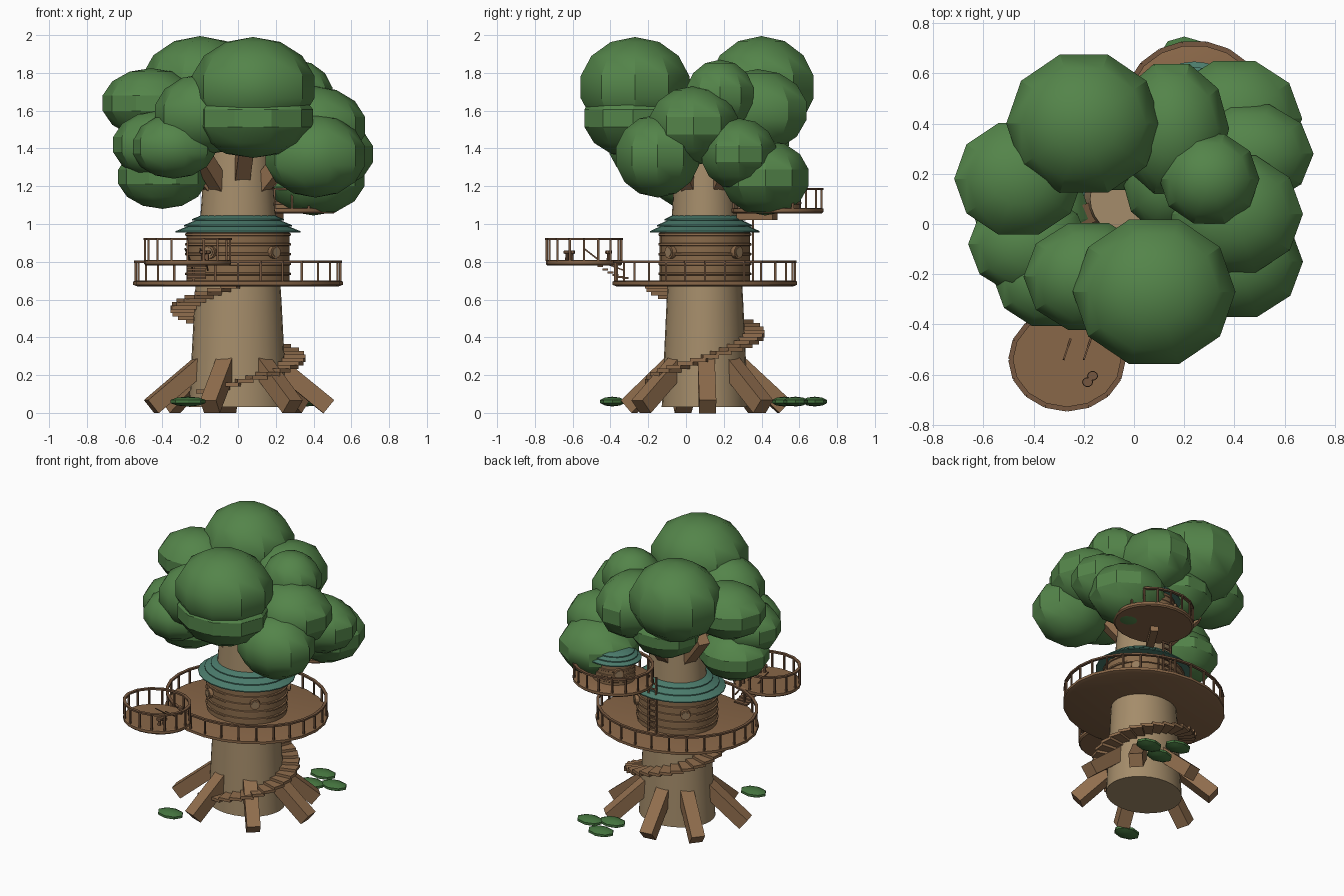
import bpy, bmesh
from math import sin, cos, radians
from mathutils import Vector, Matrix

cube = bpy.data.objects.get("Cube")
if cube:
    bpy.data.objects.remove(cube)


def material(name, rgb):
    m = bpy.data.materials.new(name)
    m.use_nodes = True
    m.diffuse_color = (*rgb, 1)
    m.node_tree.nodes["Principled BSDF"].inputs["Base Color"].default_value = (*rgb, 1)
    return m


BARK = material("pale bark", (0.375, 0.265, 0.145))
ROOT = material("root brown", (0.28, 0.155, 0.075))
WOOD = material("deck wood", (0.25, 0.135, 0.065))
RAIL = material("rail wood", (0.18, 0.095, 0.05))
WALL = material("wall wood", (0.25, 0.145, 0.07))
TEAL = material("teal roof", (0.07, 0.2, 0.15))
LEAF = material("leaf green", (0.088, 0.232, 0.068))
SHRUB = material("dark leaf green", (0.06, 0.18, 0.05))
GLASS = material("window tan", (0.3, 0.2, 0.11))

CY = 0.10       # trunk axis offset in y
SQ = 0.88       # every round part is slightly flattened in y


def finish(bm, name, mat, smooth=True):
    bmesh.ops.recalc_face_normals(bm, faces=bm.faces)
    me = bpy.data.meshes.new(name)
    bm.to_mesh(me)
    bm.free()
    me.materials.append(mat)
    ob = bpy.data.objects.new(name, me)
    bpy.context.scene.collection.objects.link(ob)
    if smooth:
        bpy.ops.object.select_all(action='DESELECT')
        ob.select_set(True)
        bpy.context.view_layer.objects.active = ob
        bpy.ops.object.shade_smooth_by_angle(angle=radians(30))
    return ob


def around(deg, r, z, cx=0, cy=CY):
    a = radians(deg)
    return Vector((cx + r * cos(a), cy + r * SQ * sin(a), z))


def lathe(name, mat, profile, cx=0, cy=CY, n=24):
    """Closed stack of elliptical rings from (radius, height) pairs."""
    bm = bmesh.new()
    rings = [[bm.verts.new(around(360 * i / n, r, z, cx, cy)) for i in range(n)] for r, z in profile]
    for a, b in zip(rings, rings[1:]):
        for i in range(n):
            j = (i + 1) % n
            bm.faces.new((a[i], a[j], b[j], b[i]))
    bm.faces.new(rings[0])
    bm.faces.new(rings[-1])
    return finish(bm, name, mat)


def beam(bm, p, q, w, h):
    """Box running from p to q, w wide sideways and h deep."""
    p, q = Vector(p), Vector(q)
    d = (q - p).normalized()
    up = Vector((0, 0, 1)) if abs(d.z) < 0.99 else Vector((0, 1, 0))
    side = d.cross(up).normalized()
    rot = Matrix((side, d, side.cross(d))).transposed().to_4x4()
    size = Matrix.Diagonal((w, (q - p).length, h, 1))
    bmesh.ops.create_cube(bm, size=1, matrix=Matrix.Translation((p + q) / 2) @ rot @ size)


def blob(name, mat, pos, size, u, v):
    """Faceted ellipsoid with corners on the x axis."""
    bm = bmesh.new()
    mtx = Matrix.Translation(pos) @ Matrix.Diagonal((*size, 1)) @ Matrix.Rotation(radians(90), 4, 'Z')
    bmesh.ops.create_uvsphere(bm, u_segments=u, v_segments=v, radius=1, matrix=mtx)
    return finish(bm, name, mat)


def platform(name, cx, cy, z, r, height, n):
    """Round deck with a tapered rim, posts and a hand rail."""
    lathe(name + "_floor", WOOD,
          [(r * 0.96, z - 0.03), (r, z - 0.022), (r, z - 0.004), (r * 0.97, z)], cx, cy)
    bm = bmesh.new()
    for i in range(n):
        a, b = 360 * i / n, 360 * (i + 1) / n
        foot, top, after = (around(d, r * 0.975, h, cx, cy)
                            for d, h in ((a, z - 0.005), (a, z + height), (b, z + height)))
        beam(bm, foot, top, 0.011, 0.011)
        beam(bm, top, after, 0.02, 0.012)
    finish(bm, name + "_railing", RAIL, False)


def hut(name, cx, cy, z, r, height, bands, windows):
    """Round house with thin raised bands and round windows."""
    lathe(name + "_wall", WALL, [(r, z), (r, z + height)], cx, cy)
    for i in range(bands):
        b = z + height * (i + 0.7) / bands
        lathe(f"{name}_band_{i}", ROOT,
              [(r, b - 0.008), (r * 1.03, b - 0.005), (r * 1.03, b + 0.005), (r, b + 0.008)], cx, cy)
    for part, mat, rad, out in (("rim", ROOT, 0.034, 0.015), ("pane", GLASS, 0.024, 0.019)):
        bm = bmesh.new()
        for a in windows:
            pos = around(a, r * 1.03, z + height * 0.58, cx, cy)
            d = Vector((cos(radians(a)), sin(radians(a)) / SQ, 0))
            mtx = Matrix.Translation(pos) @ d.to_track_quat('Z', 'Y').to_matrix().to_4x4()
            bmesh.ops.create_cone(bm, cap_ends=True, segments=12, radius1=rad, radius2=rad,
                                  depth=out * 2, matrix=mtx)
        finish(bm, f"{name}_window_{part}", mat)


def roof(name, cx, cy, z, r, height):
    """Three overlapping tiers of shingles."""
    t = height / 3
    prof = [(r * 0.8, z)]
    for i in range(3):
        k = r * (1 - 0.13 * i)
        prof += [(k, z + i * t), (k, z + i * t + 0.007), (k - r * 0.18, z + (i + 1) * t)]
    lathe(name, TEAL, prof, cx, cy)


# trunk
lathe("trunk", BARK, [(0.26, 0.03), (0.23, 0.6), (0.195, 1.1), (0.175, 1.4)], n=28)

# roots
bm = bmesh.new()
for a in (2, 47, 97, 138, 197, 252, 307):
    beam(bm, around(a, 0.17, 0.285), around(a, 0.48, 0.033), 0.09, 0.09)
finish(bm, "roots", ROOT, False)

# branches reaching into the crown
bm = bmesh.new()
for i, a in enumerate((-82, -130, -35, 30, 90, 150, 200)):
    z = 1.18 if i else 1.24
    beam(bm, around(a, 0.13, z), around(a, 0.36, z + 0.24), 0.08, 0.08)
finish(bm, "branches", ROOT, False)

# spiral stairs
bm = bmesh.new()
for i in range(32):
    a = -122 + 12.8 * i
    z = 0.29 + 0.13 * a / 90
    beam(bm, around(a, 0.2, z), around(a, 0.355, z), 0.085, 0.02)
finish(bm, "spiral_stairs", ROOT, False)

# main house, deck and roof
platform("main_deck", 0, CY, 0.70, 0.555, 0.10, 28)
hut("main_house", 0, CY, 0.70, 0.272, 0.26, 5, (-47, 43, 133, 238))
roof("main_roof", 0, CY, 0.955, 0.33, 0.095)

# front lookout
platform("front_lookout", -0.267, -0.54, 0.81, 0.23, 0.11, 16)

# steps and ropes from the lookout to the deck
bm = bmesh.new()
for i in range(7):
    t = i / 6
    y, z = -0.48 + 0.16 * t, 0.715 + 0.085 * (1 - t) ** 1.6
    beam(bm, (-0.27, y, z), (-0.17, y, z), 0.03, 0.01)
for x in (-0.28, -0.2):
    beam(bm, (x, -0.54, 0.87), (x + 0.03, -0.45, 0.80), 0.007, 0.007)
    beam(bm, (x + 0.03, -0.45, 0.80), (x + 0.04, -0.33, 0.755), 0.007, 0.007)
finish(bm, "lookout_steps", RAIL, False)

# stools on the lookout
for i, (x, y) in enumerate(((-0.185, -0.63), (-0.165, -0.605), (-0.17, -0.41))):
    lathe(f"stool_{i}", RAIL, [(0.012, 0.81), (0.01, 0.84), (0.022, 0.845), (0.02, 0.86)], x, y, 10)

# rear lookout with a small hut
platform("rear_lookout", 0.24, 0.484, 1.085, 0.276, 0.10, 18)
hut("small_hut", 0.24, 0.48, 1.085, 0.145, 0.15, 4, (45, 135))
roof("small_roof", 0.24, 0.48, 1.235, 0.19, 0.07)
bm = bmesh.new()
beam(bm, (0.1, 0.28, 1.04), (0.22, 0.47, 1.04), 0.05, 0.04)
finish(bm, "lookout_support", ROOT, False)

# ladder to the rear lookout
bm = bmesh.new()
for x in (-0.01, 0.05):
    beam(bm, (x, 0.355, 0.70), (x, 0.355, 1.10), 0.012, 0.012)
for i in range(9):
    beam(bm, (-0.01, 0.355, 0.73 + 0.04 * i), (0.05, 0.355, 0.73 + 0.04 * i), 0.01, 0.01)
finish(bm, "ladder", RAIL, False)

# crown of foliage: position, then radii
CROWN = [
    ((-0.20, 0.40, 1.725), (0.317, 0.297, 0.27)),
    ((0.08, -0.27, 1.725), (0.333, 0.31, 0.265)),
    ((-0.46, 0.18, 1.64), (0.263, 0.24, 0.185)),
    ((-0.18, -0.21, 1.58), (0.267, 0.23, 0.215)),
    ((0.08, -0.28, 1.56), (0.325, 0.278, 0.21)),
    ((-0.42, -0.08, 1.42), (0.247, 0.21, 0.18)),
    ((-0.34, -0.22, 1.41), (0.225, 0.2, 0.17)),
    ((0.41, -0.15, 1.36), (0.27, 0.237, 0.22)),
    ((0.46, 0.28, 1.37), (0.262, 0.212, 0.19)),
    ((0.40, 0.42, 1.245), (0.277, 0.247, 0.2)),
    ((0.40, 0.04, 1.52), (0.28, 0.252, 0.21)),
    ((0.30, 0.18, 1.68), (0.205, 0.192, 0.19)),
    ((0.15, 0.38, 1.60), (0.235, 0.278, 0.22)),
    ((-0.40, 0.02, 1.25), (0.24, 0.22, 0.17)),
    ((0.13, 0.17, 1.48), (0.18, 0.21, 0.17)),
    ((-0.08, 0.34, 1.45), (0.24, 0.22, 0.17)),
]
for i, (pos, size) in enumerate(CROWN):
    blob(f"foliage_{i}", LEAF, pos, size, 10, 7)

# low shrubs on the ground
for i, (x, y) in enumerate(((-0.265, -0.39), (0.2, 0.682), (0.36, 0.58), (0.22, 0.52))):
    blob(f"shrub_{i}", SHRUB, (x, y, 0.06), (0.098, 0.068, 0.026), 8, 5)
